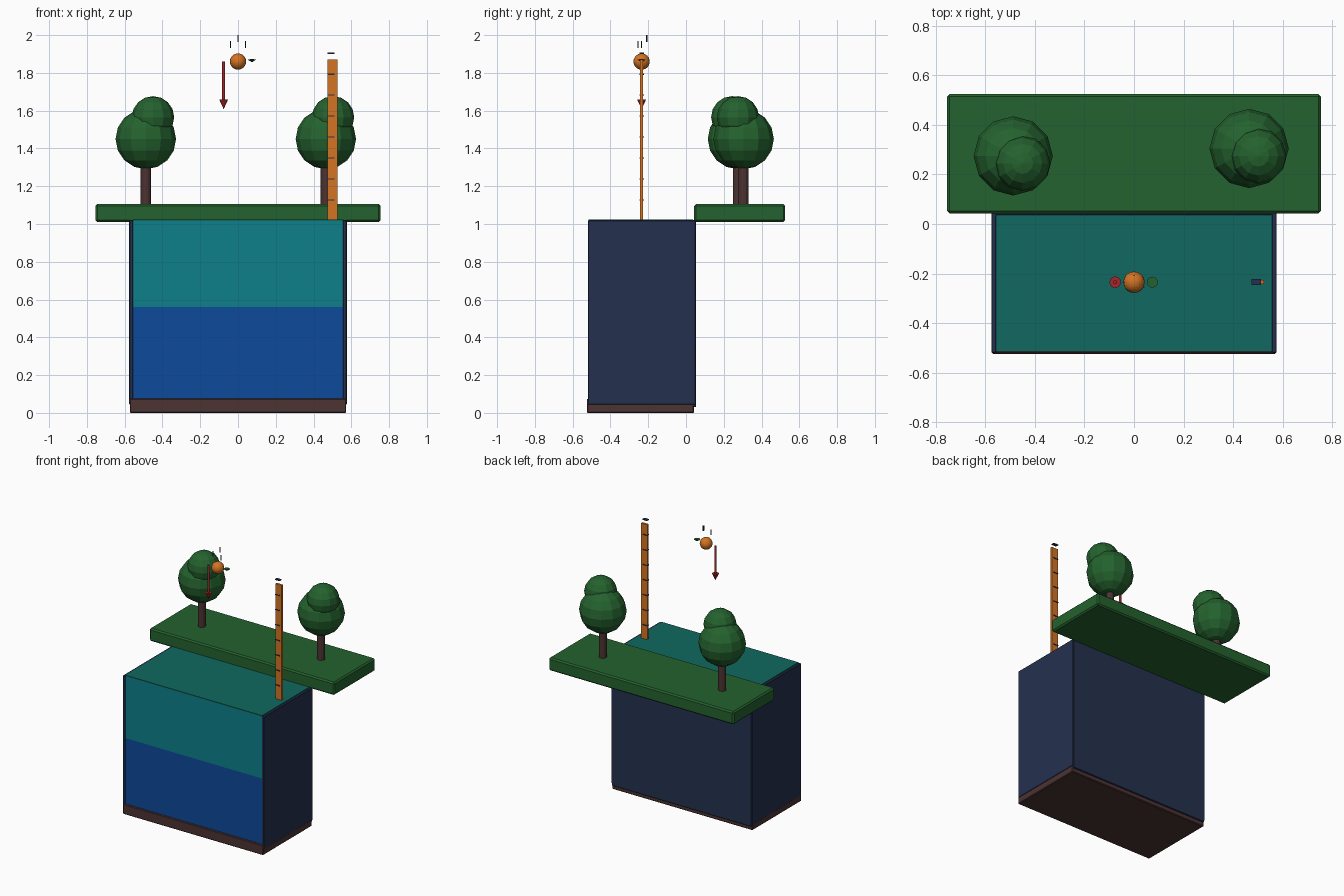
import bpy
import math

if "Cube" in bpy.data.objects:
    bpy.data.objects.remove(bpy.data.objects["Cube"], do_unlink=True)


def linear(c):
    c /= 255
    return c / 12.92 if c <= 0.04045 else ((c + 0.055) / 1.055) ** 2.4


def material(name, r, g, b):
    mat = bpy.data.materials.new(name)
    mat.use_nodes = True
    col = (linear(r), linear(g), linear(b), 1)
    mat.diffuse_color = col
    mat.node_tree.nodes["Principled BSDF"].inputs["Base Color"].default_value = col
    return mat


NAVY = material("dark navy", 36, 48, 78)
BROWN = material("dark brown", 76, 51, 50)
GREEN = material("leaf green", 36, 98, 46)
TEAL = material("shallow teal", 14, 128, 138)
BLUE = material("deep blue", 13, 74, 155)
SURFACE = material("surface green teal", 16, 104, 96)
ORANGE = material("orange", 212, 116, 36)
RED = material("red", 165, 38, 42)


def finish(name, mat):
    ob = bpy.context.object
    ob.name = name
    ob.data.materials.append(mat)
    return ob


def box(name, mat, x, y, z, bevel=0):
    """Box from (min, max) pairs on each axis."""
    spans = (x, y, z)
    bpy.ops.mesh.primitive_cube_add(size=1, location=[(a + b) / 2 for a, b in spans])
    ob = finish(name, mat)
    ob.scale = [b - a for a, b in spans]
    bpy.ops.object.transform_apply(location=False, rotation=False, scale=True)
    if bevel:
        mod = ob.modifiers.new("Chamfer", "BEVEL")
        mod.width = bevel
        mod.segments = 1
    return ob


def post(name, mat, x, y, z, r_low, r_high, sides=12):
    """Upright cylinder or cone between two heights."""
    bpy.ops.mesh.primitive_cone_add(vertices=sides, radius1=r_low, radius2=r_high,
                                    depth=z[1] - z[0], location=(x, y, sum(z) / 2))
    return finish(name, mat)


def ball(name, mat, loc, r, segments=12, rings=8):
    bpy.ops.mesh.primitive_uv_sphere_add(segments=segments, ring_count=rings,
                                         radius=r, location=loc)
    return finish(name, mat)


# Tank: floor, side walls and back wall
box("tank_floor", BROWN, (-0.573, 0.573), (-0.525, 0.043), (0, 0.075), 0.005)
for side, s in (("right", -1), ("left", 1)):
    box(side + "_wall", NAVY, sorted((s * 0.556, s * 0.576)), (-0.52, 0.05), (0.045, 1.02), 0.003)
box("back_wall", NAVY, (-0.57, 0.57), (0.035, 0.053), (0.03, 1.02), 0.003)

# Water in two layers with a surface sheet
box("deep_water", BLUE, (-0.557, 0.557), (-0.515, 0.036), (0.07, 0.56))
box("shallow_water", TEAL, (-0.557, 0.557), (-0.515, 0.036), (0.56, 1.016))
box("water_surface", SURFACE, (-0.557, 0.557), (-0.515, 0.036), (1.016, 1.024))

# Grassy bank
box("bank", GREEN, (-0.755, 0.755), (0.043, 0.525), (1.01, 1.105), 0.01)

# Trees
for side, x, y in (("right", -0.488, 0.275), ("left", 0.465, 0.305)):
    post(side + "_trunk", BROWN, x, y, (1.09, 1.36), 0.027, 0.027)
    ball(side + "_crown", GREEN, (x, y, 1.45), 0.16)
    ball(side + "_crown_top", GREEN, (x + 0.038, y - 0.03, 1.565), 0.112)

# Falling ball with motion lines
ball("falling_ball", ORANGE, (0, -0.235, 1.86), 0.043, 20, 12)
for i, (x, y, z) in enumerate(((-0.04, -0.235, 1.933), (0, -0.208, 1.963), (0.04, -0.255, 1.933))):
    post(f"motion_line_{i + 1}", NAVY, x, y, (z, z + 0.037), 0.003, 0.003, 8)

# Downward arrow
post("arrow_shaft", RED, -0.076, -0.235, (1.655, 1.86), 0.008, 0.008)
post("arrow_head", RED, -0.076, -0.235, (1.61, 1.658), 0.001, 0.023, 16)

# Tiny marker beside the ball
post("marker_stub", GREEN, 0.074, -0.235, (1.868, 1.873), 0.011, 0.011)
post("marker_head", GREEN, 0.074, -0.235, (1.857, 1.87), 0.002, 0.022, 16)

# Measuring ruler with ticks
box("ruler", ORANGE, (0.475, 0.526), (-0.243, -0.227), (1.02, 1.872))
for i in range(8):
    z = 1.127 + i * 0.111
    box(f"ruler_tick_{i + 1}", NAVY, (0.474, 0.512), (-0.247, -0.223), (z - 0.003, z + 0.003))
